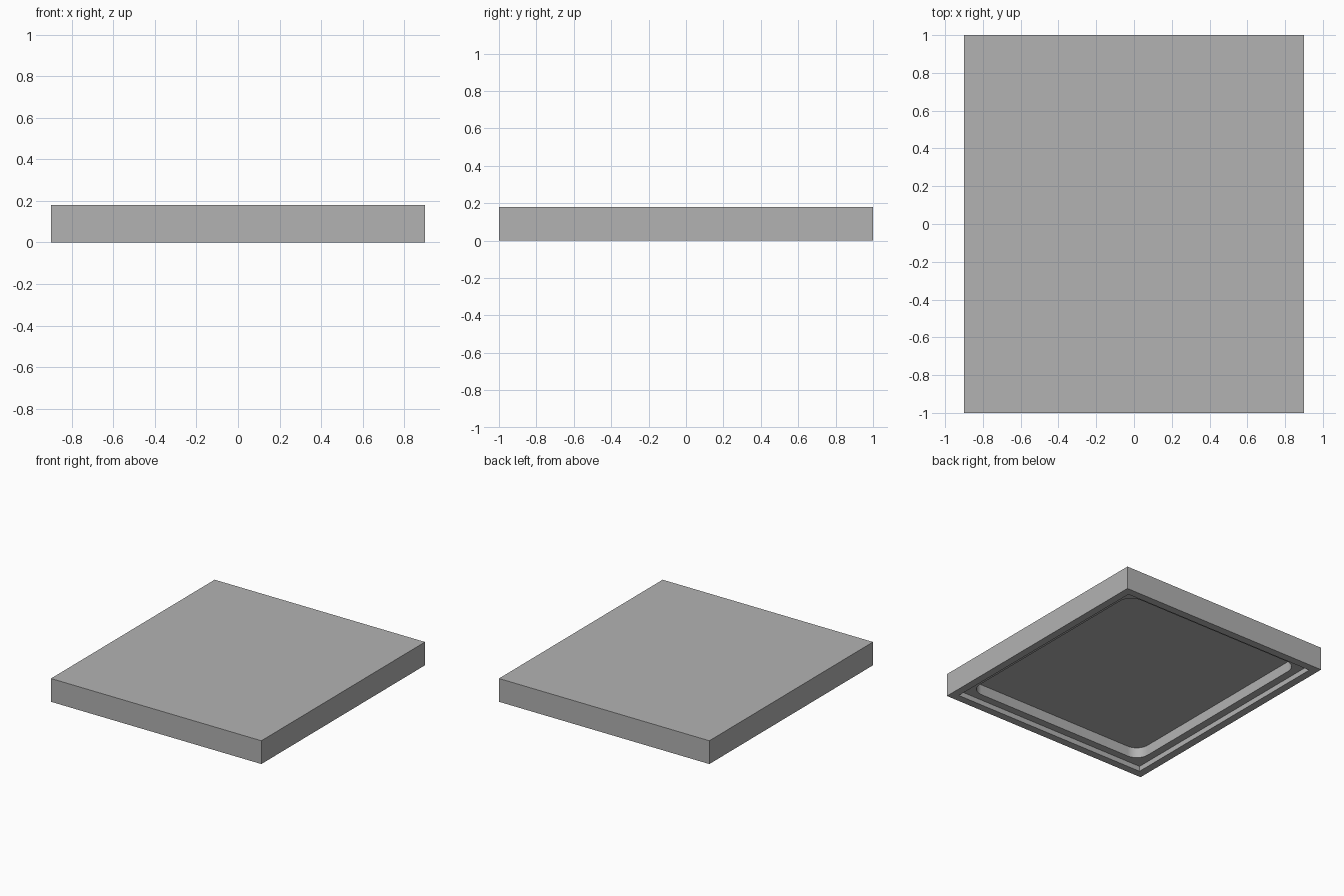
import bpy
import bmesh
import math

cube = bpy.data.objects.get("Cube")
if cube:
    bpy.data.objects.remove(cube, do_unlink=True)

WIDTH, LENGTH, HEIGHT = 1.8, 2.0, 0.18
RIM = 0.06            # width of the flat rim
STEP_DEPTH = 0.04     # shallow square recess
POCKET_INSET = 0.12   # distance of the rounded pocket from the outside
POCKET_DEPTH = 0.12   # total depth of the pocket from the underside
POCKET_RADIUS = 0.1

grey = bpy.data.materials.new("plain_grey")
grey.use_nodes = True
colour = (0.448, 0.448, 0.448, 1)
grey.diffuse_color = colour
grey.node_tree.nodes["Principled BSDF"].inputs["Base Color"].default_value = colour


def block(name, inset, bottom, top, radius=0.0):
    """Box inset from the outer footprint, with optional rounded upright edges."""
    bm = bmesh.new()
    bmesh.ops.create_cube(bm, size=1)
    for v in bm.verts:
        v.co.x *= WIDTH - 2 * inset
        v.co.y *= LENGTH - 2 * inset
        v.co.z = top if v.co.z > 0 else bottom
    if radius:
        upright = [e for e in bm.edges
                   if abs(e.verts[0].co.z - e.verts[1].co.z) > 0.01]
        bmesh.ops.bevel(bm, geom=upright, offset=radius, segments=12,
                        profile=0.5, affect='EDGES')
    mesh = bpy.data.meshes.new(name)
    bm.to_mesh(mesh)
    bm.free()
    mesh.materials.append(grey)
    obj = bpy.data.objects.new(name, mesh)
    bpy.context.collection.objects.link(obj)
    return obj


# Solid slab with two nested recesses in the underside
slab = block("lid_slab", 0, 0, HEIGHT)
cutters = [
    block("step_cutter", RIM, -0.1, STEP_DEPTH),
    block("pocket_cutter", POCKET_INSET, -0.2, POCKET_DEPTH, POCKET_RADIUS),
]

bpy.ops.object.select_all(action='DESELECT')
bpy.context.view_layer.objects.active = slab
slab.select_set(True)
for cutter in cutters:
    cutter.hide_render = True
    cut = slab.modifiers.new("recess", 'BOOLEAN')
    cut.operation = 'DIFFERENCE'
    cut.solver = 'EXACT'
    cut.object = cutter
    bpy.ops.object.modifier_apply(modifier=cut.name)
    bpy.data.objects.remove(cutter, do_unlink=True)

# Smooth pocket corners, crisp edges elsewhere
bpy.ops.object.shade_smooth_by_angle(angle=math.radians(30))
